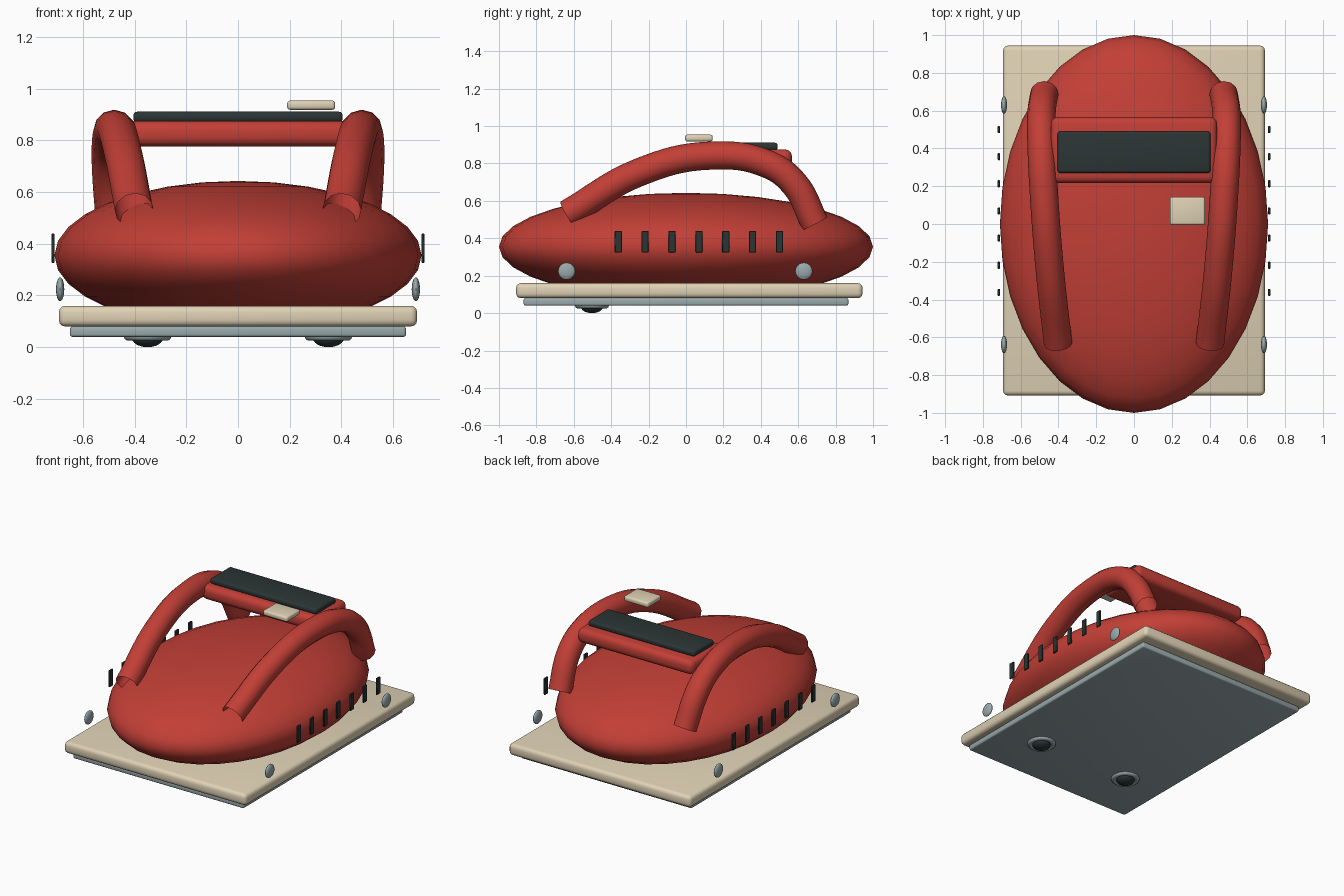
import bpy
from math import radians

if "Cube" in bpy.data.objects:
    bpy.data.objects.remove(bpy.data.objects["Cube"])


def material(name, rgb):
    m = bpy.data.materials.new(name)
    m.diffuse_color = (*rgb, 1)
    m.use_nodes = True
    m.node_tree.nodes["Principled BSDF"].inputs["Base Color"].default_value = m.diffuse_color
    return m


RED = material("red", (0.54, 0.05, 0.037))
CREAM = material("cream", (0.74, 0.64, 0.46))
DARK = material("dark", (0.024, 0.035, 0.035))
STEEL = material("steel", (0.32, 0.40, 0.41))


def finish(name, mat):
    o = bpy.context.object
    o.name = name
    o.data.materials.append(mat)
    bpy.ops.object.shade_smooth_by_angle(angle=radians(40))
    return o


def box(name, lo, hi, mat, bevel=0.0, segments=3):
    bpy.ops.mesh.primitive_cube_add(size=1, location=[(a + b) / 2 for a, b in zip(lo, hi)])
    o = bpy.context.object
    o.scale = [b - a for a, b in zip(lo, hi)]
    bpy.ops.object.transform_apply(location=False, rotation=False, scale=True)
    if bevel:
        mod = o.modifiers.new("bevel", 'BEVEL')
        mod.width, mod.segments = bevel, segments
        bpy.ops.object.modifier_apply(modifier="bevel")
    return finish(name, mat)


def ellipsoid(name, loc, radii, mat, seg=24, rings=12):
    bpy.ops.mesh.primitive_uv_sphere_add(segments=seg, ring_count=rings, radius=1, location=loc)
    bpy.context.object.scale = radii
    bpy.ops.object.transform_apply(location=False, rotation=False, scale=True)
    return finish(name, mat)


def tube(name, points, radius, mat):
    cu = bpy.data.curves.new(name, 'CURVE')
    cu.dimensions = '3D'
    cu.bevel_depth, cu.bevel_resolution, cu.resolution_u = radius, 4, 8
    sp = cu.splines.new('BEZIER')
    sp.bezier_points.add(len(points) - 1)
    for bp, p in zip(sp.bezier_points, points):
        bp.co = p
        bp.handle_left_type = bp.handle_right_type = 'AUTO'
    o = bpy.data.objects.new(name, cu)
    bpy.context.collection.objects.link(o)
    cu.materials.append(mat)


# Domed body on a cream base and steel sole
ellipsoid("body", (0, 0, 0.355), (0.71, 1.0, 0.288), RED, 32, 16)
box("base_plate", (-0.693, -0.908, 0.08), (0.693, 0.944, 0.16), CREAM, 0.025)
box("sole_plate", (-0.65, -0.868, 0.04), (0.65, 0.868, 0.08), STEEL, 0.01)

# Cross grip, pad and button
box("cross_grip", (-0.44, 0.217, 0.777), (0.44, 0.566, 0.875), RED, 0.035)
box("grip_pad", (-0.405, 0.27, 0.87), (0.405, 0.49, 0.911), DARK, 0.015)
box("button", (0.19, -0.005, 0.918), (0.376, 0.143, 0.954), CREAM, 0.012)

handle_path = [(0.402, -0.635, 0.53), (0.445, -0.25, 0.753), (0.475, 0.13, 0.842),
               (0.49, 0.44, 0.795), (0.49, 0.58, 0.69), (0.475, 0.69, 0.48)]

for s, side in ((-1, "left"), (1, "right")):
    # Arched side handle, open ended
    tube(f"{side}_handle", [(s * x, y, z) for x, y, z in handle_path], 0.075, RED)
    # Row of vents
    for i in range(7):
        y = -0.362 + i * 0.1437
        x = s * 0.7155
        box(f"{side}_vent_{i + 1}", (x - 0.006, y - 0.019, 0.325), (x + 0.006, y + 0.019, 0.44),
            DARK, 0.003, 1)
    # Side studs
    for y in (-0.638, 0.63):
        ellipsoid(f"{side}_stud", (s * 0.688, y, 0.224), (0.016, 0.046, 0.046), STEEL)
    # Front foot: ring with a dark rounded centre
    bpy.ops.mesh.primitive_torus_add(location=(s * 0.35, -0.503, 0.043), major_radius=0.073,
                                     minor_radius=0.019, major_segments=32, minor_segments=10)
    finish(f"{side}_foot_ring", STEEL)
    ellipsoid(f"{side}_foot", (s * 0.35, -0.503, 0.035), (0.06, 0.06, 0.035), DARK)
